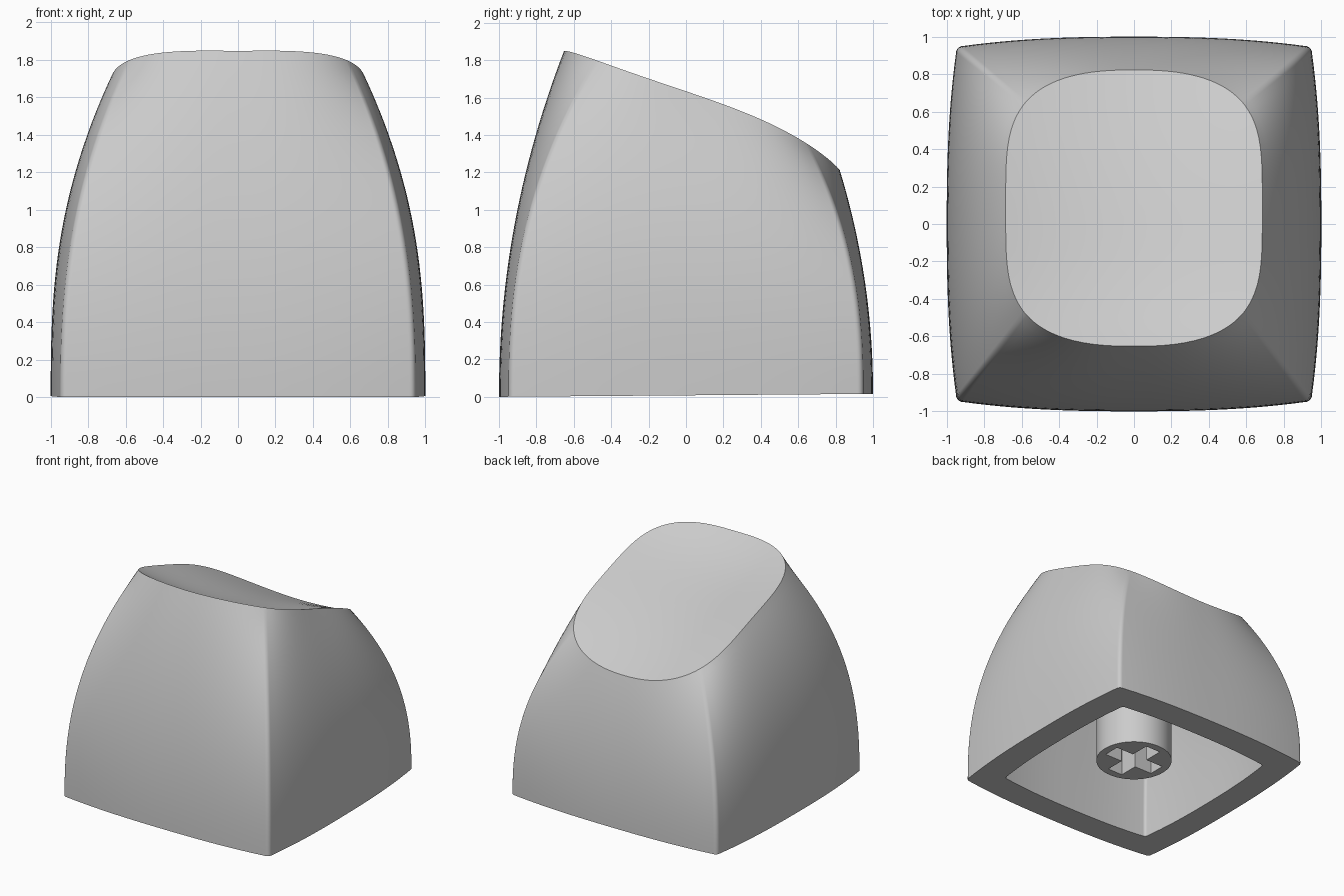
import bpy, bmesh, math

cube = bpy.data.objects.get("Cube")
if cube:
    bpy.data.objects.remove(cube, do_unlink=True)

mat = bpy.data.materials.new("light_grey_plastic")
mat.use_nodes = True
grey = (0.6, 0.6, 0.6, 1)
mat.diffuse_color = grey
mat.node_tree.nodes["Principled BSDF"].inputs["Base Color"].default_value = grey

CY = 0.085                      # centre of the dish in y
TOP_X, TOP_Y = 0.685, 0.7375    # half sizes of the rim
POW_X, POW_Y = 2.5, 4           # front and back edges rounder than the sides


def make_object(name, bm):
    bmesh.ops.recalc_face_normals(bm, faces=bm.faces)
    mesh = bpy.data.meshes.new(name)
    bm.to_mesh(mesh)
    bm.free()
    mesh.materials.append(mat)
    obj = bpy.data.objects.new(name, mesh)
    bpy.context.collection.objects.link(obj)
    return obj


def activate(obj):
    bpy.ops.object.select_all(action='DESELECT')
    obj.select_set(True)
    bpy.context.view_layer.objects.active = obj


def dish_height(x, y):
    u = y - CY
    return (1.52 - 0.346 * u - 0.062 * u ** 2 - 0.159 * u ** 3
            + 0.146 * u ** 4 + 0.18 * x * x)


def base_outline(steps=28, corner=6, flat=0.915, radius=0.035):
    """Bowed square with tight rounded corners."""
    bow = 1 - flat - radius
    side = []
    for i in range(steps + 1):
        v = 2 * i / steps - 1
        side.append((1 - bow * abs(v) ** 2.5, flat * v))
    for i in range(1, corner):
        a = math.pi / 2 * i / corner
        side.append((flat + radius * math.cos(a), flat + radius * math.sin(a)))
    points = []
    for _ in range(4):
        points += side
        side = [(-y, x) for x, y in side]
    return points


BASE = base_outline()


def rim_point(x, y):
    """Point of the soft squircle rim above a base point."""
    wx, wy = 1.8 * abs(x) ** POW_X, abs(y) ** POW_Y
    rx = (wx / (wx + wy)) ** (1 / POW_X)
    ry = (wy / (wx + wy)) ** (1 / POW_Y)
    return TOP_X * math.copysign(rx, x), CY + TOP_Y * math.copysign(ry, y)


def wall_ring(t, base_scale=1, top_scale=1, drop=0):
    ring = []
    for bx, by in BASE:
        tx, ty = rim_point(bx, by)
        tx, ty = tx * top_scale, CY + (ty - CY) * top_scale
        bulge = 2.05 + 0.7 * bx * bx / (bx * bx + by * by)
        s = t ** bulge
        x0, y0 = bx * base_scale, by * base_scale
        z0 = 0.008 * (y0 + 1)
        z1 = dish_height(tx, ty) - drop
        ring.append((x0 + (tx - x0) * s, y0 + (ty - y0) * s, z0 + (z1 - z0) * t))
    return ring


def dish_ring(r, drop=0):
    ring = []
    for bx, by in BASE:
        x, y = rim_point(bx, by)
        x, y = x * r, CY + (y - CY) * r
        ring.append((x, y, dish_height(x, y) - drop))
    return ring


# Cap shell: ceiling, inner wall, bottom lip, outer wall and dished top in one skin
THICK, INNER, CEILING = 0.25, 0.77, 0.8
WALL, DISH = 28, 14
rings = [dish_ring(CEILING * i / 6, THICK) for i in range(1, 6)]
rings += [wall_ring(1 - i / 12, INNER, CEILING, THICK) for i in range(13)]
rings += [wall_ring(i / WALL) for i in range(WALL + 1)]
rings += [dish_ring(1 - i / DISH) for i in range(1, DISH)]

bm = bmesh.new()
loops = [[bm.verts.new(p) for p in ring] for ring in rings]
n = len(BASE)
for a, b in zip(loops, loops[1:]):
    for i in range(n):
        j = (i + 1) % n
        bm.faces.new((a[i], a[j], b[j], b[i]))
for loop, drop in ((loops[0], THICK), (loops[-1], 0)):
    centre = bm.verts.new((0, CY, dish_height(0, CY) - drop))
    for i in range(n):
        bm.faces.new((centre, loop[i], loop[(i + 1) % n]))
shell = make_object("cap_shell", bm)
activate(shell)
bpy.ops.object.shade_smooth_by_angle(angle=math.radians(35))

# Mounting stem
STEM_BOTTOM, STEM_TOP = 0.11, 1.36
bm = bmesh.new()
bmesh.ops.create_cone(bm, cap_ends=True, segments=64, radius1=0.3, radius2=0.3,
                      depth=STEM_TOP - STEM_BOTTOM)
bmesh.ops.translate(bm, verts=bm.verts, vec=(0, 0, (STEM_TOP + STEM_BOTTOM) / 2))
stem = make_object("mounting_stem", bm)

# Cross-shaped socket cut into the stem
arm, half, deep = 0.235, 0.07, 0.55
quarter = [(arm, -half), (arm, half), (half, half)]
cross = []
for _ in range(4):
    cross += quarter
    quarter = [(-y, x) for x, y in quarter]
bm = bmesh.new()
face = bm.faces.new([bm.verts.new((x, y, 0.02)) for x, y in cross])
out = bmesh.ops.extrude_face_region(bm, geom=[face])
top = [v for v in out["geom"] if isinstance(v, bmesh.types.BMVert)]
bmesh.ops.translate(bm, verts=top, vec=(0, 0, deep))
cutter = make_object("socket_cutter", bm)
cutter.hide_render = True

cut = stem.modifiers.new("socket", 'BOOLEAN')
cut.operation = 'DIFFERENCE'
cut.solver = 'EXACT'
cut.object = cutter
activate(stem)
bpy.ops.object.modifier_apply(modifier=cut.name)
bpy.data.objects.remove(cutter, do_unlink=True)
activate(stem)
bpy.ops.object.shade_smooth_by_angle(angle=math.radians(30))
